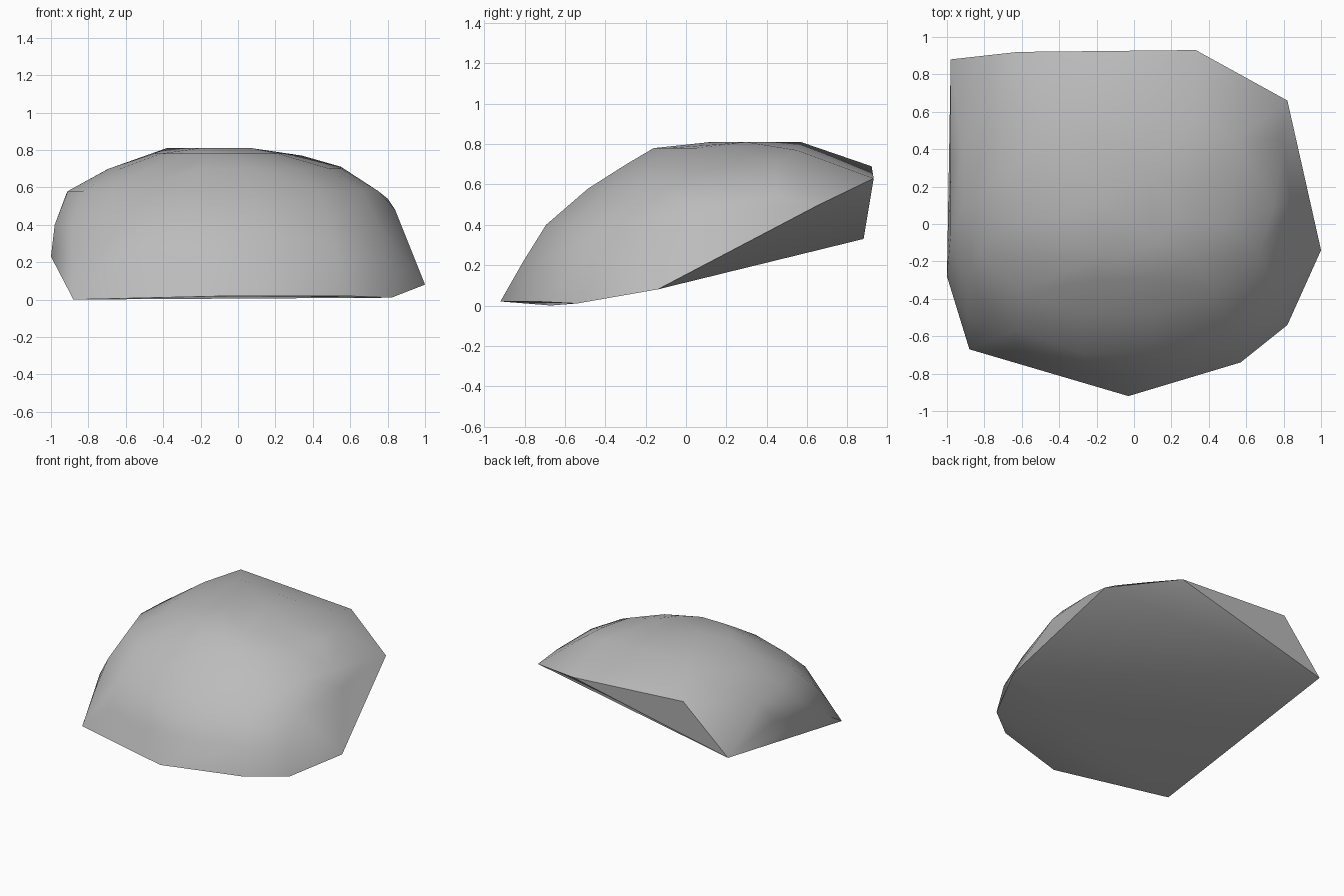
import bpy
import bmesh
from math import cos, sin, pi, radians

cube = bpy.data.objects.get("Cube")
if cube:
    bpy.data.objects.remove(cube, do_unlink=True)


def front_arc(z, centre, radii, steps=7):
    """Points on the front half of an ellipse at one height."""
    (cx, cy), (rx, ry) = centre, radii
    angles = [pi + pi * i / steps for i in range(steps + 1)]
    return [(cx + rx * cos(a), cy + ry * sin(a), z) for a in angles]


# Sharp outer rim, where the dome meets the sloping underside
rim = [
    (-.03, -.92, .02), (-.88, -.67, 0), (-1, -.28, .23), (-.98, .88, .33),
    (.33, .93, .63), (.82, .66, .5), (1, -.14, .08), (.82, -.54, .01),
    (.57, -.74, .02),
]

# Uneven shoulders and crown behind the front arcs
crown = [
    (-.98, .3, .4), (-.92, .4, .56), (-.71, .6, .69), (-.62, .92, .69),
    (-.38, .57, .81), (-.2, .12, .81), (.07, .3, .81), (.34, .55, .77),
    (.55, .45, .71), (.84, .1, .48), (.8, .45, .54),
]

# Rounded front of the dome
dome = (
    front_arc(.22, (-.05, -.25), (.93, .57))
    + front_arc(.4, (-.07, -.05), (.91, .66))
    + front_arc(.58, (-.08, .1), (.83, .6))
    + front_arc(.7, (-.07, .25), (.62, .56))
    + front_arc(.78, (-.1, .2), (.35, .37))
)

# Wrap the points in one faceted shell
bm = bmesh.new()
for point in rim + crown + dome:
    bm.verts.new(point)
hull = bmesh.ops.convex_hull(bm, input=bm.verts[:])
loose = {g for g in hull["geom_interior"] + hull["geom_unused"]
         if isinstance(g, bmesh.types.BMVert)}
bmesh.ops.delete(bm, geom=list(loose), context="VERTS")
bmesh.ops.recalc_face_normals(bm, faces=bm.faces[:])
mesh = bpy.data.meshes.new("rock_shell")
bm.to_mesh(mesh)
bm.free()

# Plain grey stone
stone = bpy.data.materials.new("grey_stone")
stone.use_nodes = True
grey = (.5, .5, .5, 1)
stone.diffuse_color = grey
stone.node_tree.nodes["Principled BSDF"].inputs["Base Color"].default_value = grey
mesh.materials.append(stone)

rock = bpy.data.objects.new("rock_shell", mesh)
bpy.context.collection.objects.link(rock)
bpy.ops.object.select_all(action="DESELECT")
rock.select_set(True)
bpy.context.view_layer.objects.active = rock
bpy.ops.object.shade_smooth_by_angle(angle=radians(40))
